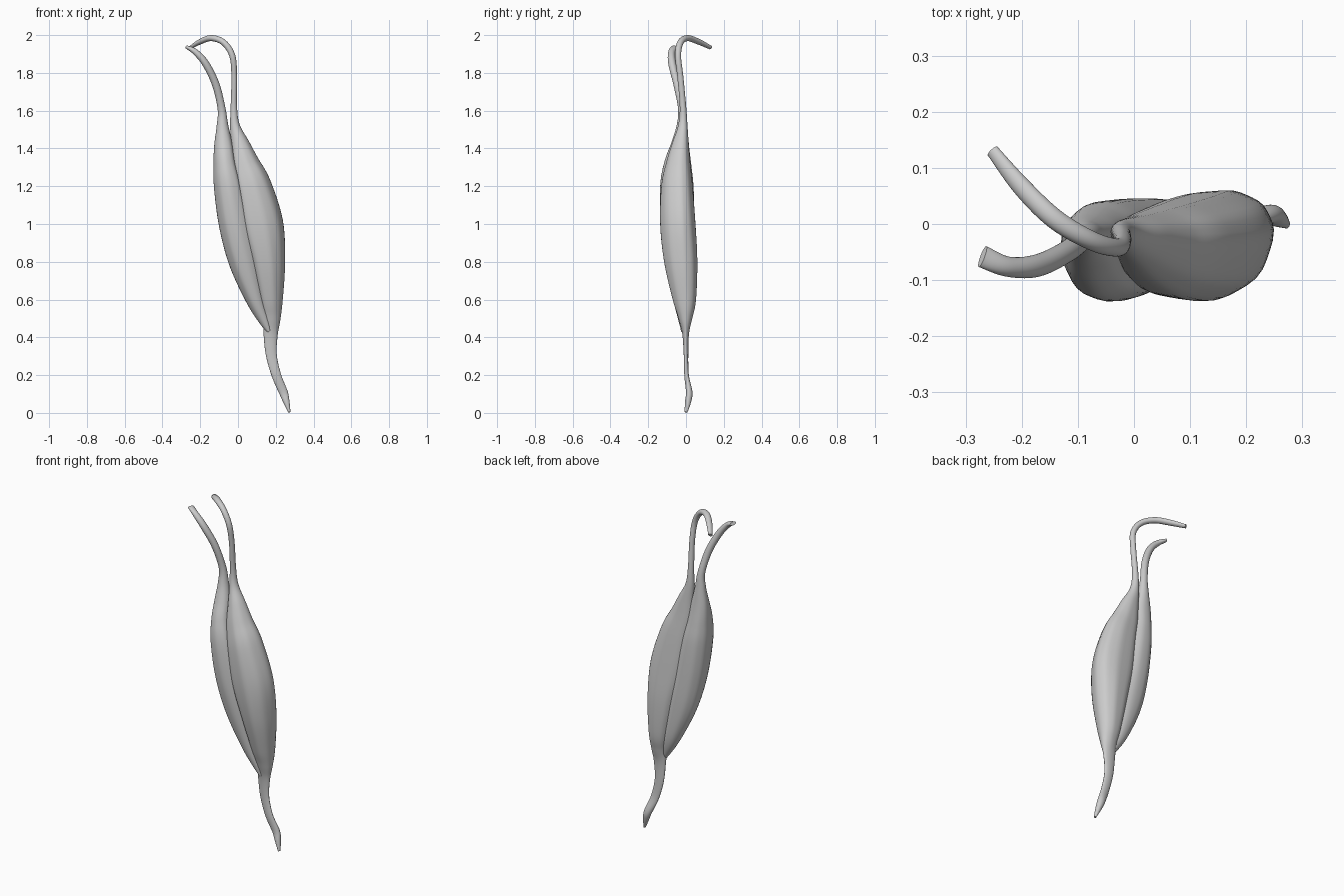
import bpy, bmesh, math
from mathutils import Vector

SIDES, STEPS = 40, 7


def spline(rows):
    """Smooth resampling of the section rows."""
    out = []
    for i in range(len(rows) - 1):
        a, b = rows[max(i - 1, 0)], rows[i]
        c, d = rows[i + 1], rows[min(i + 2, len(rows) - 1)]
        for s in range(STEPS):
            t = s / STEPS
            out.append([0.5 * (2*q + (r-p)*t + (2*p-5*q+4*r-w)*t*t + (3*q-p-3*r+w)*t**3)
                        for p, q, r, w in zip(a, b, c, d)])
    return out + [list(rows[-1])]


def muscle(name, rows, inner):
    """Loft rows (x, y, z, half width, front depth, back depth);
    inner = side (+1/-1) that is squarer, where the two bellies meet."""
    rows = spline(rows)
    pts = [Vector(r[:3]) for r in rows]
    bm = bmesh.new()
    rings = []
    for i, (p, r) in enumerate(zip(pts, rows)):
        t = (pts[min(i + 1, len(pts) - 1)] - pts[max(i - 1, 0)]).normalized()
        side = Vector((0, 1, 0)).cross(t).normalized()
        back = t.cross(side)
        hw, fd, bd = r[3:]
        belly = min(1, max(0, (hw - 0.03) / 0.05))
        ring = []
        for k in range(SIDES):
            a = 2 * math.pi * k / SIDES
            c, s = math.cos(a), math.sin(a)
            e = 2 / (2 + 1.0 * belly * max(0, c * inner) ** 0.5)
            u = math.copysign(abs(c) ** e, c)
            v = math.copysign(abs(s) ** e, s)
            # faint lengthwise fibre ridges
            f = 1 + 0.012 * belly * math.sin(9 * a + 2 * p.z)
            ring.append(bm.verts.new(p + side * u * hw * f + back * v * f * (bd if s > 0 else fd)))
        rings.append(ring)
    for A, B in zip(rings, rings[1:]):
        for k in range(SIDES):
            n = (k + 1) % SIDES
            bm.faces.new((A[k], A[n], B[n], B[k]))
    bm.faces.new(rings[0][::-1])
    bm.faces.new(rings[-1])
    bmesh.ops.recalc_face_normals(bm, faces=bm.faces)
    me = bpy.data.meshes.new(name)
    bm.to_mesh(me)
    bm.free()
    ob = bpy.data.objects.new(name, me)
    bpy.context.collection.objects.link(ob)
    bpy.ops.object.select_all(action='DESELECT')
    ob.select_set(True)
    bpy.context.view_layer.objects.active = ob
    bpy.ops.object.shade_smooth_by_angle(angle=math.radians(50))


# outer belly with the shared lower tendon and the arched upper tendon
muscle("long_head", [
    (0.272, 0.000, 0.004, 0.006, 0.008, 0.008),
    (0.256, 0.010, 0.060, 0.017, 0.015, 0.017),
    (0.240, 0.014, 0.110, 0.023, 0.014, 0.020),
    (0.203, 0.003, 0.200, 0.025, 0.012, 0.012),
    (0.176, 0.000, 0.310, 0.029, 0.012, 0.012),
    (0.173, 0.000, 0.420, 0.038, 0.020, 0.016),
    (0.178, 0.000, 0.500, 0.047, 0.040, 0.033),
    (0.174, 0.000, 0.600, 0.063, 0.070, 0.053),
    (0.158, -0.010, 0.800, 0.091, 0.105, 0.070),
    (0.126, -0.020, 1.000, 0.112, 0.116, 0.070),
    (0.080, -0.025, 1.200, 0.096, 0.105, 0.060),
    (0.040, -0.025, 1.320, 0.073, 0.080, 0.048),
    (0.012, -0.020, 1.420, 0.050, 0.055, 0.035),
    (-0.016, -0.015, 1.520, 0.026, 0.027, 0.023),
    (-0.022, -0.016, 1.620, 0.017, 0.017, 0.017),
    (-0.020, -0.030, 1.780, 0.015, 0.016, 0.016),
    (-0.030, -0.042, 1.890, 0.016, 0.016, 0.016),
    (-0.075, -0.030, 1.960, 0.016, 0.017, 0.017),
    (-0.140, 0.008, 1.984, 0.016, 0.018, 0.018),
    (-0.200, 0.066, 1.965, 0.014, 0.017, 0.017),
    (-0.252, 0.130, 1.934, 0.009, 0.012, 0.012)], -1)

# inner belly tapering onto the lower tendon, with its slanted upper tendon
muscle("short_head", [
    (0.164, -0.012, 0.430, 0.010, 0.014, 0.012),
    (0.144, -0.008, 0.480, 0.028, 0.030, 0.022),
    (0.092, -0.006, 0.600, 0.050, 0.062, 0.042),
    (0.028, -0.015, 0.800, 0.077, 0.092, 0.060),
    (-0.020, -0.030, 1.000, 0.082, 0.102, 0.075),
    (-0.054, -0.035, 1.200, 0.074, 0.101, 0.075),
    (-0.070, -0.030, 1.320, 0.060, 0.085, 0.058),
    (-0.077, -0.022, 1.420, 0.049, 0.058, 0.038),
    (-0.082, -0.018, 1.520, 0.031, 0.032, 0.025),
    (-0.087, -0.022, 1.610, 0.021, 0.020, 0.020),
    (-0.118, -0.048, 1.740, 0.020, 0.019, 0.019),
    (-0.172, -0.074, 1.850, 0.019, 0.020, 0.020),
    (-0.225, -0.076, 1.910, 0.016, 0.018, 0.018),
    (-0.270, -0.058, 1.936, 0.009, 0.020, 0.020)], 1)
